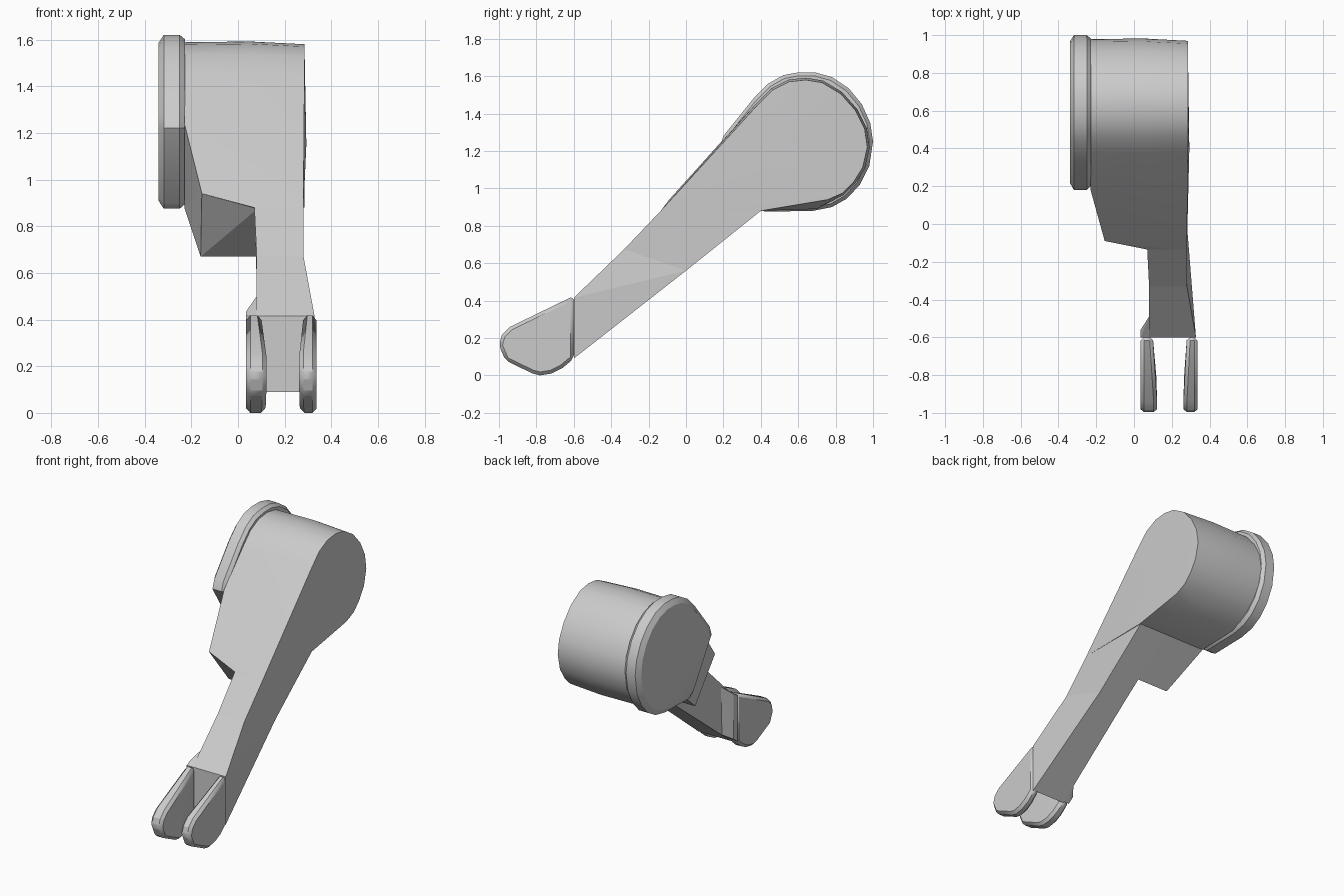
import bpy, bmesh, math

cube = bpy.data.objects.get("Cube")
if cube:
    bpy.data.objects.remove(cube, do_unlink=True)

grey = bpy.data.materials.new("light_grey")
grey.use_nodes = True
colour = (0.6, 0.6, 0.6, 1)
grey.diffuse_color = colour
grey.node_tree.nodes["Principled BSDF"].inputs["Base Color"].default_value = colour


def hull(name, points, angle=30, bevel=0):
    """Convex solid around the given points."""
    bm = bmesh.new()
    for p in points:
        bm.verts.new(p)
    bmesh.ops.convex_hull(bm, input=bm.verts[:])
    bmesh.ops.delete(bm, geom=[v for v in bm.verts if not v.link_faces], context="VERTS")
    bmesh.ops.dissolve_limit(bm, angle_limit=math.radians(1), verts=bm.verts[:], edges=bm.edges[:])
    bmesh.ops.recalc_face_normals(bm, faces=bm.faces[:])
    mesh = bpy.data.meshes.new(name)
    bm.to_mesh(mesh)
    bm.free()
    mesh.materials.append(grey)
    ob = bpy.data.objects.new(name, mesh)
    bpy.context.collection.objects.link(ob)
    if bevel:
        mod = ob.modifiers.new("bevel", "BEVEL")
        mod.width = bevel
        mod.segments = 1
    bpy.ops.object.select_all(action="DESELECT")
    ob.select_set(True)
    bpy.context.view_layer.objects.active = ob
    bpy.ops.object.shade_smooth_by_angle(angle=math.radians(angle))
    return ob


def ring(x, profile, scale=1, centre=(0.62, 1.25)):
    """Profile of (y, z) points at x, scaled about a centre."""
    cy, cz = centre
    return [(x, cy + (y - cy) * scale, cz + (z - cz) * scale) for y, z in profile]


# round end shared by the barrel sections
round_end = [(0.38, 1.45), (0.46, 1.53), (0.55, 1.575), (0.64, 1.585), (0.73, 1.57),
             (0.83, 1.51), (0.91, 1.42), (0.96, 1.32), (0.975, 1.22), (0.95, 1.11),
             (0.90, 1.03), (0.84, 0.97), (0.76, 0.935)]
barrel = ring(-0.23, round_end, 1.01) + ring(0.05, round_end, 1.02) + ring(0.285, round_end, 0.985)
barrel += [(-0.23, 0.18, 1.24), (-0.155, -0.09, 0.94), (0.07, -0.135, 0.88),
           (0.28, -0.135, 0.88), (0.285, 0.4, 0.88), (-0.23, 0.4, 0.88),
           (-0.23, 0.7, 0.89), (0.05, 0.7, 0.89), (0.293, 0.4, 1.15)]
hull("barrel_housing", barrel, 35)

# sloping block under the barrel
hull("lower_block", [(-0.155, -0.09, 0.94), (0.09, -0.135, 0.88), (-0.16, 0.13, 0.67),
                     (0.09, 0.13, 0.67), (-0.23, 0.4, 0.88), (0.09, 0.4, 0.88),
                     (-0.23, 0.18, 1.24)], 5)

# end cover with chamfered rims
cover = [(0.18, 1.22), (0.20, 1.28), (0.36, 1.48), (0.44, 1.56), (0.52, 1.605),
         (0.60, 1.62), (0.69, 1.62), (0.78, 1.595), (0.87, 1.535), (0.94, 1.45),
         (0.985, 1.35), (1.0, 1.25), (0.98, 1.12), (0.93, 1.02), (0.86, 0.945),
         (0.78, 0.9), (0.68, 0.88), (0.42, 0.875), (0.38, 0.9)]
hull("end_cover", ring(-0.34, cover, 0.91) + ring(-0.318, cover)
     + ring(-0.25, cover) + ring(-0.228, cover, 0.95), 30)

# arm in two lengths, flaring towards the fork
def section(x0, x1, top, bottom):
    return [(x, *p) for x in (x0, x1) for p in (top, bottom)]

upper = section(0.07, 0.28, (-0.135, 0.88), (0.4, 0.88))
middle = section(0.08, 0.28, (-0.33, 0.675), (0.0, 0.56))
fork_root = section(0.08, 0.328, (-0.6, 0.415), (-0.6, 0.09))
hull("upper_arm", upper + middle, 5)
hull("lower_arm", middle + fork_root, 5)

# fork prongs, rounded at the tip
prong = [(-0.6, 0.425), (-0.94, 0.26), (-0.985, 0.215), (-1.0, 0.16), (-0.965, 0.08),
         (-0.82, 0.01), (-0.78, 0.0), (-0.72, 0.01), (-0.66, 0.04), (-0.6, 0.09)]

def make_prong(name, outer, inner_root, inner_tip):
    pts = ring(outer, prong)
    for y, z in prong:
        t = min(1, (-0.6 - y) / 0.25)
        pts.append((inner_root + (inner_tip - inner_root) * t, y, z))
    return hull(name, pts, 20, 0.018)

make_prong("left_prong", 0.337, 0.28, 0.262)
make_prong("right_prong", 0.035, 0.1, 0.122)

# wedge joining the offset prong to the arm
hull("prong_root", [(0.035, -0.6, 0.415), (0.035, -0.6, 0.1), (0.035, -0.56, 0.435),
                    (0.035, -0.56, 0.13), (0.15, -0.49, 0.5), (0.08, -0.49, 0.5),
                    (0.08, -0.5, 0.17), (0.15, -0.6, 0.415), (0.15, -0.6, 0.1)], 5)
